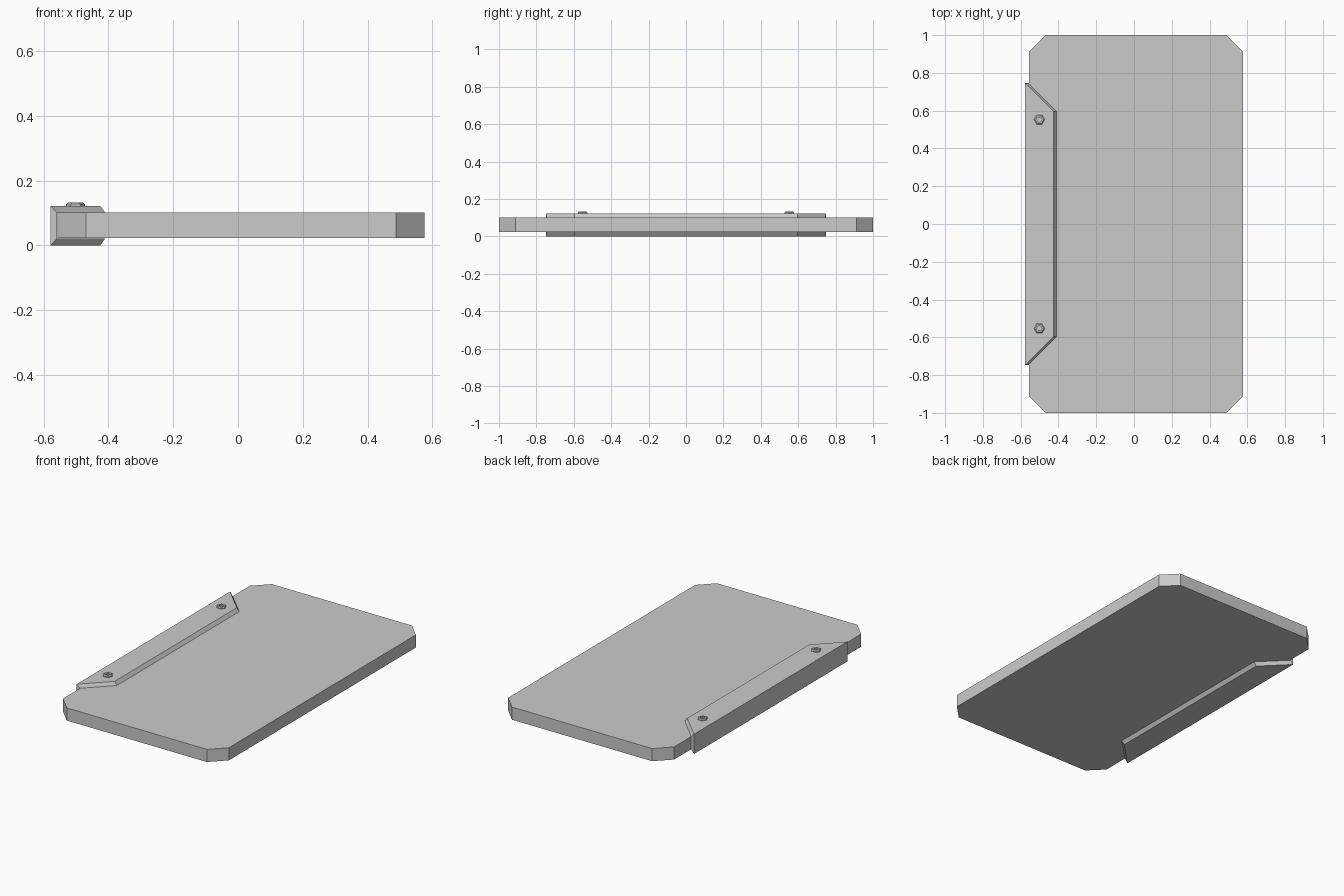
import bpy, bmesh
from math import cos, sin, tau

if "Cube" in bpy.data.objects:
    bpy.data.objects.remove(bpy.data.objects["Cube"])


def make_object(name, verts, faces):
    mesh = bpy.data.meshes.new(name)
    bm = bmesh.new()
    vs = [bm.verts.new(v) for v in verts]
    for f in faces:
        bm.faces.new([vs[i] for i in f])
    bmesh.ops.recalc_face_normals(bm, faces=bm.faces)
    bm.to_mesh(mesh)
    bm.free()
    obj = bpy.data.objects.new(name, mesh)
    bpy.context.collection.objects.link(obj)
    return obj


def bridge(rings, n):
    """Quads joining consecutive closed rings of n vertices."""
    return [(r * n + i, r * n + (i + 1) % n, (r + 1) * n + (i + 1) % n, (r + 1) * n + i)
            for r in range(rings - 1) for i in range(n)]


# Board: rectangular slab with clipped corners
x0, x1, c = -0.557, 0.576, 0.088
outline = [(x0 + c, -1), (x1 - c, -1), (x1, -1 + c), (x1, 1 - c),
           (x1 - c, 1), (x0 + c, 1), (x0, 1 - c), (x0, -1 + c)]
make_object("board",
            [(x, y, z) for z in (0.023, 0.101) for x, y in outline],
            bridge(2, 8) + [tuple(range(8)), tuple(range(8, 16))])

# Edge clip: C-shaped channel with mitred ends, points are (x, half length, z)
profile = [(-0.578, 0.748, 0), (-0.425, 0.595, 0), (-0.409, 0.597, 0.022), (-0.558, 0.746, 0.022),
           (-0.558, 0.746, 0.1), (-0.409, 0.597, 0.1), (-0.425, 0.595, 0.122), (-0.578, 0.748, 0.122)]
caps = [(0, 1, 2, 3), (4, 5, 6, 7), (0, 3, 4, 7)]
make_object("edge_clip",
            [(x, s * h, z) for s in (-1, 1) for x, h, z in profile],
            bridge(2, 8) + caps + [tuple(i + 8 for i in f) for f in caps])

# Hex bolts: chamfered head with a hexagonal socket, rings are (radius, z)
rings = [(0.029, 0.121), (0.029, 0.127), (0.023, 0.132), (0.014, 0.132), (0.014, 0.124)]
for label, y in (("front", -0.553), ("back", 0.553)):
    bolt = make_object("bolt_" + label,
                       [(r * cos(tau * i / 6), r * sin(tau * i / 6), z)
                        for r, z in rings for i in range(6)],
                       bridge(5, 6) + [tuple(range(6)), tuple(range(24, 30))])
    bolt.location = (-0.501, y, 0)
